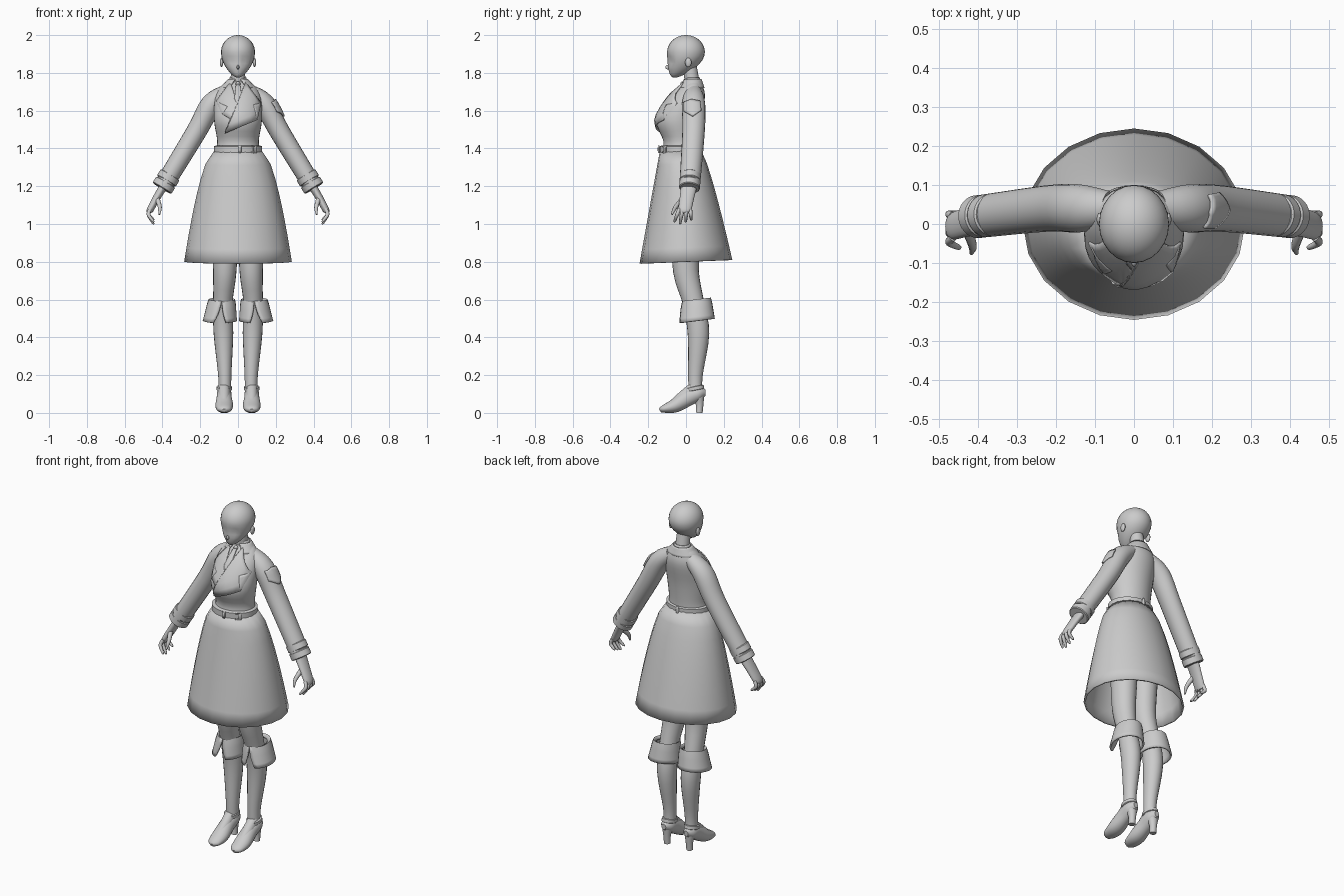
import bpy, bmesh, math
from mathutils import Vector
from mathutils.bvhtree import BVHTree

cube = bpy.data.objects.get("Cube")
if cube:
    bpy.data.objects.remove(cube, do_unlink=True)

shade = (0.6, 0.6, 0.6, 1)
grey = bpy.data.materials.new("plain_grey")
grey.use_nodes = True
grey.diffuse_color = shade
grey.node_tree.nodes["Principled BSDF"].inputs["Base Color"].default_value = shade


def finish(name, bm, mirror=False, thickness=0, sharp_angle=40):
    bmesh.ops.recalc_face_normals(bm, faces=bm.faces)
    mesh = bpy.data.meshes.new(name)
    bm.to_mesh(mesh)
    bm.free()
    mesh.materials.append(grey)
    part = bpy.data.objects.new(name, mesh)
    bpy.context.collection.objects.link(part)
    bpy.ops.object.select_all(action='DESELECT')
    part.select_set(True)
    bpy.context.view_layer.objects.active = part
    bpy.ops.object.shade_smooth_by_angle(angle=math.radians(sharp_angle))
    if thickness:
        solid = part.modifiers.new("thickness", 'SOLIDIFY')
        solid.thickness, solid.offset = thickness, 0
    if mirror:
        part.modifiers.new("mirror", 'MIRROR')
    return part


def smooth_rows(rows, steps):
    """Pass a smooth curve through the given rows."""
    rows = [Vector(row) for row in rows]
    result = []
    for i in range(len(rows) - 1):
        before, start = rows[max(i - 1, 0)], rows[i]
        end, after = rows[i + 1], rows[min(i + 2, len(rows) - 1)]
        for step in range(steps):
            t = step / steps
            leave, arrive = (end - before) / 2, (after - start) / 2
            bend = (end - start) * 3 - leave * 2 - arrive
            twist = (start - end) * 2 + leave + arrive
            result.append(start + leave * t + bend * t**2 + twist * t**3)
    return result + [rows[-1]]


def loft(name, rows, sides=20, steps=4, ref=None, gap=None, tilt=0, caps=True, **options):
    """Skin rings (x, y, z, half width, half depth), level unless ref is given.
    gap opens the front, from its first half angle to its last."""
    bm = bmesh.new()
    rows = smooth_rows(rows, steps)
    centres = [Vector(row[:3]) for row in rows]
    last = len(rows) - 1
    rings = []
    for i, (row, centre) in enumerate(zip(rows, centres)):
        side, depth = Vector((1, 0, 0)), Vector((0, 1, 0))
        if ref:
            along = (centres[min(i + 1, last)] - centres[max(i - 1, 0)]).normalized()
            side = Vector(ref).cross(along).normalized()
            depth = along.cross(side)
        opening = gap[0] + (gap[1] - gap[0]) * (i / last)**2 if gap else 0
        spans = sides - 1 if gap else sides
        ring = []
        for k in range(sides):
            angle = opening + (math.tau - 2 * opening) * k / spans - math.pi / 2
            point = centre + side * math.cos(angle) * row[3] + depth * math.sin(angle) * row[4]
            point.z += tilt * point.y
            ring.append(bm.verts.new(point))
        rings.append(ring)
    for low, high in zip(rings, rings[1:]):
        for k in range(spans):
            j = (k + 1) % sides
            bm.faces.new((low[k], low[j], high[j], high[k]))
    if caps and not gap:
        bm.faces.new(rings[0])
        bm.faces.new(rings[-1])
    return finish(name, bm, **options)


def profile(rows):
    """Turn (height, half width, front, back) into level rings."""
    return [(0, (front + back) / 2, z, width, (back - front) / 2)
            for z, width, front, back in rows]


def limb(name, rows, squash=1.0, ref=(0, 1, 0), **options):
    """Tube through (x, y, z, radius)."""
    rings = [(x, y, z, radius, radius * squash) for x, y, z, radius in rows]
    return loft(name, rings, ref=ref, mirror=True, **options)


def band(name, centre, axis, radius, height, squash=1.0, **options):
    """Strap with softened edges around an axis."""
    axis = Vector(axis).normalized() * height / 2
    rings = []
    for along, scale in ((-1, .92), (-.8, 1), (.8, 1), (1, .92)):
        size = radius * scale
        rings.append((*(Vector(centre) + axis * along), size, size * squash))
    return loft(name, rings, steps=1, sides=32, ref=(0, 1, 0), **options)


def ball(name, centre, size, shape=None, **options):
    bm = bmesh.new()
    bmesh.ops.create_uvsphere(bm, u_segments=24, v_segments=20, radius=1)
    for vert in bm.verts:
        p = shape(vert.co) if shape else vert.co
        vert.co = Vector(centre) + Vector(a * b for a, b in zip(p, size))
    return finish(name, bm, sharp_angle=180, **options)


def plate(name, outline, target, from_left=False, lift=.004):
    """Lay a thin cloth shape on the target, cast from the front or the left."""
    bpy.context.view_layer.update()
    tree = BVHTree.FromObject(target, bpy.context.evaluated_depsgraph_get())
    out = Vector((1, 0, 0)) if from_left else Vector((0, -1, 0))
    bm = bmesh.new()
    bm.faces.new([bm.verts.new((1, a, z) if from_left else (a, -1, z)) for a, z in outline])
    bmesh.ops.triangulate(bm, faces=bm.faces)
    bmesh.ops.subdivide_edges(bm, edges=bm.edges, cuts=5, use_grid_fill=True)
    for vert in bm.verts:
        hit = tree.ray_cast(vert.co, -out)[0]
        if hit is None:
            hit = tree.find_nearest(vert.co - out * .85)[0]
        vert.co = hit + out * lift
    return finish(name, bm, thickness=.008)


# Head: a ball with the lower half drawn forward into a jaw and eye hollows pressed in
def head_shape(p):
    jaw = max(-p.z, 0)**2
    x, y, z = p.x * (1 - .3 * jaw), p.y * (1 - .25 * jaw) - .6 * jaw, p.z
    z *= 1.5 if z < 0 else 1
    hollow = math.hypot(abs(x) - .4, z + .5) / .4
    if y < 0 and hollow < 1:
        y += .12 * (1 - hollow)
    return x, y, z


ball("head", (0, 0, 1.91), (.09, .1, .09), head_shape)
ball("nose", (0, -.096, 1.83), (.007, .013, .012))
ball("ear", (.087, .012, 1.855), (.009, .017, .024), mirror=True)
loft("neck", [(0, .04, 1.7, .042, .042), (0, .02, 1.84, .036, .036)])

# Jacket body and collars
jacket = loft("jacket_body", profile([
    (1.38, .12, -.13, .07), (1.44, .11, -.12, .07), (1.55, .127, -.157, .08),
    (1.67, .122, -.09, .1), (1.73, .09, -.03, .09), (1.76, .05, 0, .08)]), sides=32)
loft("shirt_collar", profile([(1.73, .05, -.01, .08), (1.775, .04, 0, .07)]),
     gap=(.3, .1), thickness=.008)
loft("jacket_collar", profile([(1.72, .09, -.04, .095), (1.765, .05, -.01, .08)]),
     gap=(.5, .3), thickness=.008)

# Tie and lapels
plate("tie", [(-.01, 1.74), (.01, 1.74), (.02, 1.66), (0, 1.63), (-.02, 1.66)], jacket)
ball("tie_knot", (0, -.02, 1.74), (.013, .01, .014))
plate("right_lapel", [(-.04, 1.75), (-.115, 1.65), (-.055, 1.62), (-.08, 1.58),
                      (-.03, 1.55), (0, 1.62), (-.02, 1.69)], jacket)
plate("left_lapel", [(.04, 1.75), (.12, 1.64), (.08, 1.63), (.1, 1.55),
                     (-.07, 1.48), (-.03, 1.57), (.02, 1.69)], jacket, lift=.009)

# Belt with its loops
up = (0, 0, 1)
belt = band("belt", (0, -.03, 1.395), up, .128, .04, squash=.86)
for x in (.01, .09):
    left, right, low, high = x - .007, x + .007, 1.37, 1.42
    plate("belt_loop", [(left, low), (right, low), (right, high), (left, high)], belt, lift=.006)
ball("back_belt_loop", (0, .08, 1.395), (.01, .007, .025))

# Skirt: flares quickly at the hip, then falls straight to an open hem
waist, hem, levels = 1.39, .8, 8
skirt_rows = []
for i in range(levels + 1):
    t = i / levels
    skirt_rows.append((waist + (hem - waist) * t, .12 + .16 * t**.58,
                       -.134 - .107 * t, .074 + .166 * t**.8))
loft("skirt", profile(skirt_rows), steps=1, caps=False, tilt=.04, thickness=.01)

# Sleeves, with two cuffs set along the forearm
elbow, wrist = Vector((.22, .04, 1.49)), Vector((.39, .02, 1.21))
sleeve = limb("sleeve", [(.06, .04, 1.7, .04), (.14, .04, 1.635, .056),
                         (*elbow, .054), (*wrist, .05)], squash=1.1)
forearm = (wrist - elbow).normalized()
for name, offset in (("upper_sleeve_cuff", -.04), ("lower_sleeve_cuff", .005)):
    band(name, wrist + forearm * offset, forearm, .058, .04, squash=.95, mirror=True)
plate("shoulder_patch", [(-.01, 1.645), (.03, 1.66), (.075, 1.65), (.08, 1.6),
                         (.035, 1.57), (-.01, 1.595)], sleeve, from_left=True, lift=.006)

# Hands: fingers fan out from the knuckles and curl inward
limb("palm", [(.4, .014, 1.19, .022), (.43, .005, 1.14, .02),
              (.465, -.006, 1.075, .018), (.468, -.006, 1.06, .012)], squash=1.9)
for i, finger in enumerate(("index", "middle", "ring", "little")):
    spread = i - 1.5
    root, tip = .019 * spread - .006, .029 * spread - .016
    end = 1 + .01 * abs(i - 1)
    limb(finger + "_finger", [(.464, root, 1.08, .01), (.474, (root + tip) / 2, 1.05, .01),
                              (.45, tip, end + .006, .007), (.448, tip, end, .003)], sides=10)
limb("thumb", [(.43, -.01, 1.14, .014), (.414, -.055, 1.09, .011),
               (.417, -.075, 1.05, .005)], sides=10)

# Legs
limb("leg", [(.07, 0, .95, .07), (.07, 0, .75, .062), (.08, .04, .58, .051),
             (.077, .066, .42, .052), (.07, .05, .2, .035), (.07, .05, .1, .034)], squash=1.1)

# Folded boot tops: widen downward and split in front
boot_rows = [(.085, .056, .58, .055, .06)]
for i in range(6):
    t = i / 5
    boot_rows.append((.086 + .01 * t, .056, .59 - .11 * t, .068 + .018 * t, .074 + .018 * t))
loft("boot_top", boot_rows, steps=1, sides=25, gap=(.02, .4), tilt=.12, thickness=.01, mirror=True)

# Shoes: upper from toe to back, heel, instep and ankle strap
middle = .073
upper = [(-.138, .012, .012, .01), (-.12, .02, .036, .02), (-.06, .038, .047, .037),
         (.01, .08, .04, .044), (.07, .104, .037, .037), (.104, .106, .014, .016)]
loft("shoe", [(middle, *row) for row in upper], ref=up, mirror=True)
limb("shoe_heel", [(middle, .065, .1, .034), (middle, .072, .05, .021), (middle, .07, 0, .018)])
limb("instep", [(middle, .05, .14, .03), (middle, 0, .1, .03), (middle, -.05, .055, .03)],
     ref=(1, 0, 0))
band("ankle_strap", (middle, .048, .13), (0, -.2, 1), .04, .022, squash=1.2, mirror=True)
